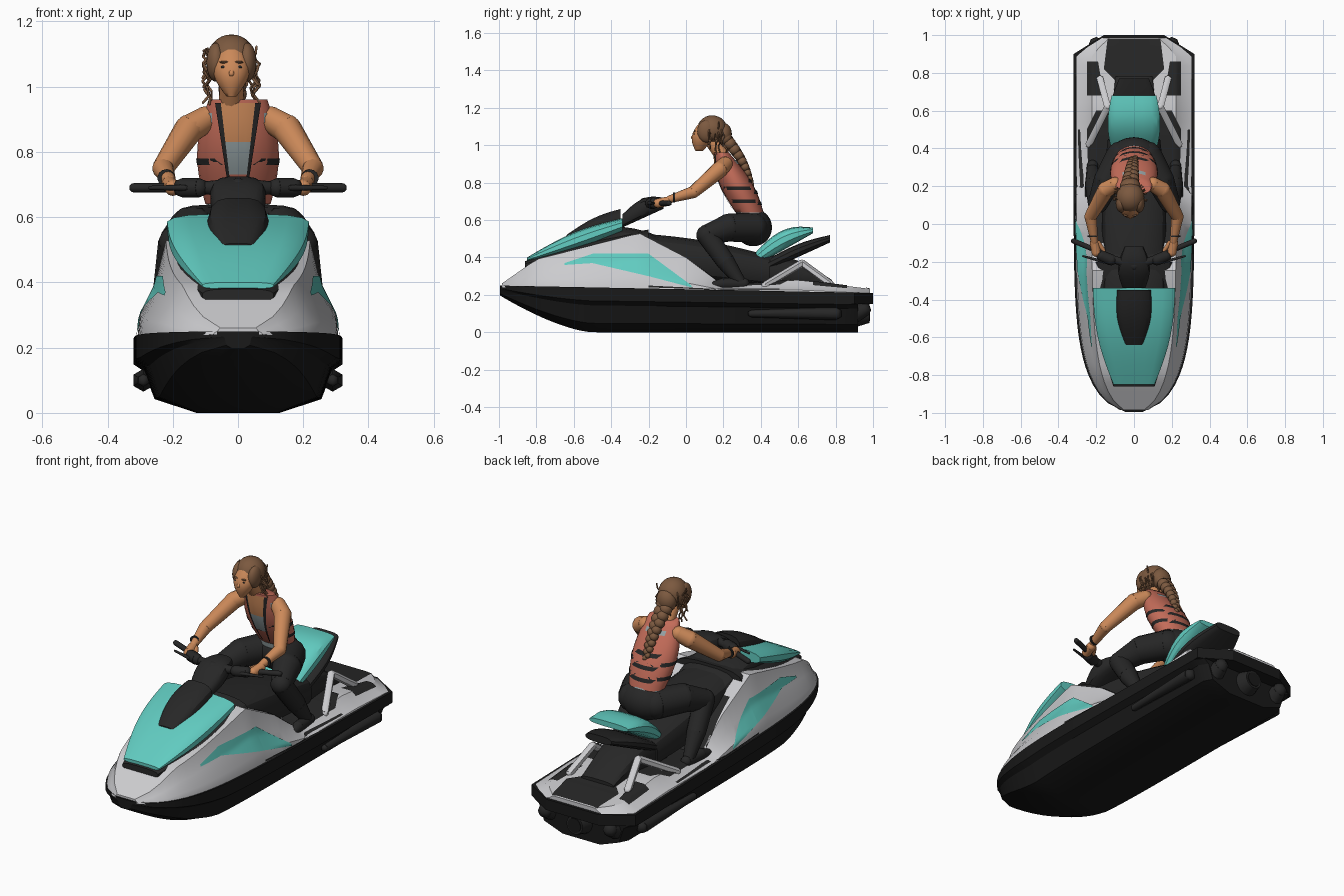
import bpy, bmesh, math, random
from mathutils import Vector, Matrix
from mathutils.bvhtree import BVHTree

default_cube = bpy.data.objects.get("Cube")
if default_cube:
    bpy.data.objects.remove(default_cube)
random.seed(4)
SIDES = (("left", 1), ("right", -1))


def material(name, *rgb):
    mat = bpy.data.materials.new(name)
    mat.use_nodes = True
    mat.diffuse_color = (*rgb, 1)
    shader = next(node for node in mat.node_tree.nodes if node.type == 'BSDF_PRINCIPLED')
    shader.inputs["Base Color"].default_value = (*rgb, 1)
    return mat


HULL = material("hull black", .01, .01, .01)
BLACK = material("trim black", .02, .02, .02)
WHITE = material("deck white", .6, .6, .62)
TEAL = material("teal", .12, .6, .53)
CORAL = material("vest coral", .55, .15, .1)
SKIN = material("skin", .6, .25, .1)
HAIR = material("hair brown", .2, .1, .05)
GREY = material("shirt grey", .3, .36, .37)


def finish(name, bm, mat, angle):
    bmesh.ops.recalc_face_normals(bm, faces=bm.faces)
    mesh = bpy.data.meshes.new(name)
    bm.to_mesh(mesh)
    bm.free()
    mesh.materials.append(mat)
    mesh.polygons.foreach_set("use_smooth", [True] * len(mesh.polygons))
    mesh.set_sharp_from_angle(angle=math.radians(angle))
    obj = bpy.data.objects.new(name, mesh)
    bpy.context.collection.objects.link(obj)
    return obj


def skin_rings(name, mat, rings, angle=30):
    bm = bmesh.new()
    loops = [[bm.verts.new(point) for point in ring] for ring in rings]
    for lower, upper in zip(loops, loops[1:]):
        for i in range(len(lower)):
            bm.faces.new((lower[i - 1], lower[i], upper[i], upper[i - 1]))
    bm.faces.new(loops[0])
    bm.faces.new(loops[-1])
    return finish(name, bm, mat, angle)


def spaced(start, end, count):
    return [start + (end - start) * i / count for i in range(count + 1)]


def loft(name, mat, stations, outline):
    """Mirrored body; outline(y) gives the half section as (x, z) points."""
    rings = []
    for y in stations:
        half = outline(y)
        rings.append([(x, y, z) for x, z in half] + [(-x, y, z) for x, z in reversed(half)])
    return skin_rings(name, mat, rings)


def sweep(spec, t):
    """Value running from start to end with an optional bulge between."""
    start, end, *bulge = spec
    return start + (end - start) * t + sum(bulge) * math.sin(math.pi * t)


def body(name, mat, y, width, low, high):
    """Rounded box swept along y."""
    def outline(at):
        t = (at - y[0]) / (y[1] - y[0])
        w, bottom, top = (sweep(spec, t) for spec in (width, low, high))
        half = []
        for angle in spaced(-1.4, 1.4, 7):
            rise = math.copysign(abs(math.sin(angle)) ** .7, angle)
            half.append((w * math.cos(angle) ** .6, (bottom + top + (top - bottom) * rise) / 2))
        return half
    return loft(name, mat, spaced(*y, 10), outline)


def column(name, mat, z, y, width, depth, x=0):
    """Oval body swept along z."""
    rings = []
    for t in spaced(0, 1, 14):
        rings.append([(x + sweep(width, t) * math.cos(a), sweep(y, t) + sweep(depth, t) * math.sin(a), sweep(z, t))
                      for a in spaced(0, math.tau, 24)[:-1]])
    return skin_rings(name, mat, rings, 60)


def limb(name, mat, *joints, sides=14, rounded=True):
    """Tapered chain through joints given as (x, y, z, radius)."""
    bm = bmesh.new()
    for *place, radius in joints if rounded else ():
        bmesh.ops.create_uvsphere(bm, u_segments=sides, v_segments=sides // 2, radius=radius,
                                  matrix=Matrix.Translation(place))
    for a, b in zip(joints, joints[1:]):
        start, end = Vector(a[:3]), Vector(b[:3])
        turn = (end - start).to_track_quat('Z', 'Y')
        bmesh.ops.create_cone(bm, segments=sides, cap_ends=True, radius1=a[3], radius2=b[3],
                              depth=(end - start).length, matrix=Matrix.LocRotScale((start + end) / 2, turn, None))
    return finish(name, bm, mat, 60)


def limb_pair(name, mat, *joints, **options):
    for side, sx in SIDES:
        limb(side + "_" + name, mat, *[(sx * x, *rest) for x, *rest in joints], **options)


def ball(name, mat, place, size):
    bm = bmesh.new()
    bmesh.ops.create_uvsphere(bm, u_segments=20, v_segments=14, radius=1,
                              matrix=Matrix.LocRotScale(Vector(place), None, Vector(size)))
    return finish(name, bm, mat, 60)


DIRECTIONS = {"left": Vector((1, 0, 0)), "right": Vector((-1, 0, 0)), "top": Vector((0, 0, 1)),
              "front": Vector((0, -1, 0)), "back": Vector((0, 1, 0))}


def plate(name, mat, target, view, *rows, lift=.004):
    """Thin panel laid on a part; rows are (position, low, high)."""
    tree = BVHTree.FromPolygons([v.co for v in target.data.vertices],
                                [face.vertices for face in target.data.polygons])
    out = DIRECTIONS[view]
    bm, grid = bmesh.new(), []
    for first, last in zip(rows, rows[1:]):
        for t in spaced(0, 1, 8):
            along, low, high = Vector(first).lerp(Vector(last), t)
            line = []
            for across in spaced(low, high, 8):
                if view in ("left", "right"):
                    origin = Vector((0, along, across))
                elif view == "top":
                    origin = Vector((across, along, 0))
                else:
                    origin = Vector((across, 0, along))
                hit = tree.ray_cast(origin + out * 2, -out)[0]
                line.append(bm.verts.new(hit + out * lift) if hit else None)
            grid.append(line)
    for a, b in zip(grid, grid[1:]):
        for k in range(8):
            quad = (a[k], a[k + 1], b[k + 1], b[k])
            if all(quad):
                bm.faces.new(quad)
    return finish(name, bm, mat, 30)


# Hull lines
def half_beam(y):
    bow = math.sqrt(1 - ((1 - y) / 2) ** 8)
    return .32 * bow * min(1, (1.1 - y) / .2)


def rail_height(y):
    return .23 - .02 * y


def hull_outline(y):
    keel = .2 * max(0, -2 * y - 1) ** 1.5
    rise = rail_height(y) - keel
    return [(half_beam(y) * across, keel + rise * up)
            for across, up in ((.4, 0), (.8, .2), (.9, .6), (1, .7), (1, 1))]


loft("hull", HULL, spaced(-.995, .92, 40), hull_outline)
loft("stern_platform", HULL, spaced(.8, 1, 8),
     lambda y: [(half_beam(y), z) for z in (.15, rail_height(y))])
limb_pair("sponson", BLACK, (.29, .35, .1, .02), (.29, .8, .1, .035), sides=6)
limb_pair("stern_pod", BLACK, (.2, .9, .1, .05), (.2, .95, .12, .04), sides=8)
limb("jet_nozzle", BLACK, (0, .85, .1, .09), (0, .98, .1, .05), sides=18, rounded=False)
limb("jet_opening", HULL, (0, .95, .1, .04), (0, .985, .1, .04), rounded=False)

# Deck crest, rising from the bow and dropping to the footwells
CREST = ((-1, .25), (-.8, .39), (-.25, .53), (0, .4), (.2, .25), (.6, .28), (1, .23))


def crest_height(y):
    for (y0, z0), (y1, z1) in zip(CREST, CREST[1:]):
        if y <= y1:
            return z0 + (z1 - z0) * (y - y0) / (y1 - y0)


def deck_outline(y):
    base, top, w = rail_height(y) - .01, crest_height(y), half_beam(y) * .97
    return [(w, base), (w * .98, base + (top - base) * .25),
            (w * .83, base + (top - base) * .55), (w * .72, top)]


deck = loft("deck", WHITE, spaced(-.985, .985, 40), deck_outline)
for side, sx in SIDES:
    plate(side + "_flash", TEAL, deck, side, (-.65, .36, .37), (-.5, .37, .42), (-.2, .3, .42), (.03, .24, .25))
    plate(side + "_side_trim", BLACK, deck, side, (-.2, .24, .25), (.1, .23, .235), (.5, .23, .235))
    plate(side + "_footwell", BLACK, deck, "top",
          (-.1, sx * .1, sx * .2), (.2, sx * .1, sx * .24), (.5, sx * .1, sx * .25), (.6, sx * .1, sx * .2))
    plate(side + "_rear_mat", BLACK, deck, "top", (.68, sx * .16, sx * .25), (.86, sx * .19, sx * .25))
limb_pair("rear_fairing", WHITE, (.24, .42, .25, .02), (.14, .62, .37, .02), (.18, .77, .26, .02), sides=6)
plate("boarding_mat", BLACK, deck, "top", (.76, -.1, .1), (.82, -.16, .16), (.98, -.14, .14))

# Hood, console and windscreen
body("hood_base", BLACK, y=(-.86, -.2), width=(.11, .21, .04), low=(.34, .4), high=(.38, .55, .02))
body("hood", TEAL, y=(-.85, -.34), width=(.11, .22, .03), low=(.38, .54, -.02), high=(.4, .61, .03))
body("console", BLACK, y=(-.5, -.05), width=(.15, .15, .02), low=(.4, .35), high=(.56, .47, .04))
body("windscreen", BLACK, y=(-.64, -.35), width=(.05, .09, .02), low=(.48, .5), high=(.52, .66, .02))

# Seat
body("seat", BLACK, y=(-.25, .45), width=(.16, .14, .02), low=(.3, .24), high=(.53, .41, .02))
body("seat_pedestal", BLACK, y=(.35, .78), width=(.14, .1), low=(.24, .24), high=(.41, .28, .05))
body("tail_cushion", BLACK, y=(.42, .77), width=(.13, .08, .03), low=(.32, .48), high=(.38, .52, .02))
body("rear_seat", TEAL, y=(.33, .68), width=(.1, .12, .03), low=(.33, .53), high=(.38, .56, .07))

# Handlebar
body("steering_column", BLACK, y=(-.34, -.12), width=(.06, .05, .03), low=(.56, .66), high=(.63, .72, .04))
limb_pair("handlebar", BLACK, (0, -.22, .69, .03), (.1, -.19, .69, .02), (.2, -.14, .69, .014), (.32, -.09, .69, .014))
limb_pair("switch_pod", BLACK, (.12, -.19, .69, .03), (.17, -.17, .69, .03), sides=8)
limb_pair("brake_lever", BLACK, (.16, -.2, .69, .01), (.27, -.17, .69, .006), sides=6)

# Rider legs
ball("hips", BLACK, (0, .36, .56), (.13, .1, .1))
limb_pair("leg", BLACK, (.07, .36, .56, .08), (.14, .23, .56, .075), (.19, .11, .52, .055),
          (.21, .21, .38, .05), (.22, .29, .27, .03))
limb_pair("shoe", BLACK, (.22, .31, .26, .03), (.23, .2, .26, .03), (.24, .14, .25, .02))

# Rider torso and life vest
column("shirt", GREY, z=(.58, .68), y=(.36, .33), width=(.1, .09), depth=(.08, .07))
vest = column("vest", CORAL, z=(.64, .96), y=(.34, .19), width=(.1, .09, .03), depth=(.075, .04, .03))


def neckline(z, low=-1, high=1):
    half = .03 + (z - .73) * .13
    return z, half * low, half * high


plate("chest", SKIN, vest, "front", neckline(.83), neckline(.95))
plate("shirt_front", GREY, vest, "front", neckline(.73), neckline(.83))
for side, sx in SIDES:
    plate(side + "_vest_edge", BLACK, vest, "front", neckline(.66, sx * .9, sx * 1.2),
          neckline(.95, sx * .9, sx * 1.2), lift=.006)
    plate(side + "_reflector", GREY, vest, "front", (.89, sx * .08, sx * .11), (.92, sx * .08, sx * .1))
    for z in (.69, .76):
        plate(side + "_side_strap", BLACK, vest, side, (.2, z, z + .02), (.39, z, z + .02))
for z in (.68, .74, .8):
    plate("back_strap", BLACK, vest, "back", (z, -.06, .08), (z + .02, -.08, .06))
plate("back_reflector", GREY, vest, "back", (.9, -.06, .06), (.92, -.06, .06))

# Arms and hands
limb_pair("arm", SKIN, (.1, .21, .9, .04), (.15, .18, .87, .045), (.23, .04, .75, .033), (.21, -.09, .71, .02))
limb_pair("hand", SKIN, (.21, -.1, .7, .025), (.2, -.15, .69, .025))
limb_pair("thumb", SKIN, (.19, -.1, .7, .014), (.16, -.14, .69, .01), sides=8)
limb_pair("wristband", BLACK, (.22, -.06, .72, .027), (.22, -.07, .72, .027), rounded=False)

# Head and face, set slightly to the rider's right
MID = -.02
limb("neck", SKIN, (MID, .19, .95, .04), (MID, .13, 1.03, .035))
column("face", SKIN, z=(.97, 1.13), y=(.07, .11), width=(.015, .03, .035), depth=(.02, .03, .033), x=MID)
limb("nose", SKIN, (MID, .045, 1.06, .006), (MID, .036, 1.04, .01), sides=8)
ball("lips", CORAL, (MID, .045, 1.01), (.017, .007, .005))
for side, sx in SIDES:
    feature_x = MID + sx * .022
    ball(side + "_eye", BLACK, (feature_x, .045, 1.06), (.011, .006, .005))
    ball(side + "_brow", HAIR, (feature_x, .047, 1.075), (.015, .007, .004))
    ball(side + "_hair_sweep", HAIR, (feature_x + sx * .025, .11, 1.075), (.03, .05, .06))

# Hair, braid and loose curls
ball("hair", HAIR, (MID, .14, 1.085), (.075, .08, .075))
ball("hair_bun", HAIR, (MID, .2, 1.06), (.055, .045, .06))
for i, t in enumerate(spaced(0, 1, 16)):
    radius = .035 - .02 * t
    sway = radius * .4 * (-1) ** i
    ball("braid_knot", HAIR, (MID * (1 - t) + sway, sweep((.21, .35, .02), t), sweep((1.04, .79), t)), [radius] * 3)
for i in range(26):
    angle, top = random.uniform(-.4, math.pi + .4), random.uniform(1.03, 1.13)
    curl = []
    for k in range(5):
        reach = .077 + .012 * math.sin(k * 2 + i)
        curl.append((MID + reach * math.cos(angle), .14 + reach * math.sin(angle), top - k * .022, .004))
    limb("loose_curl", HAIR, *curl, sides=6)
